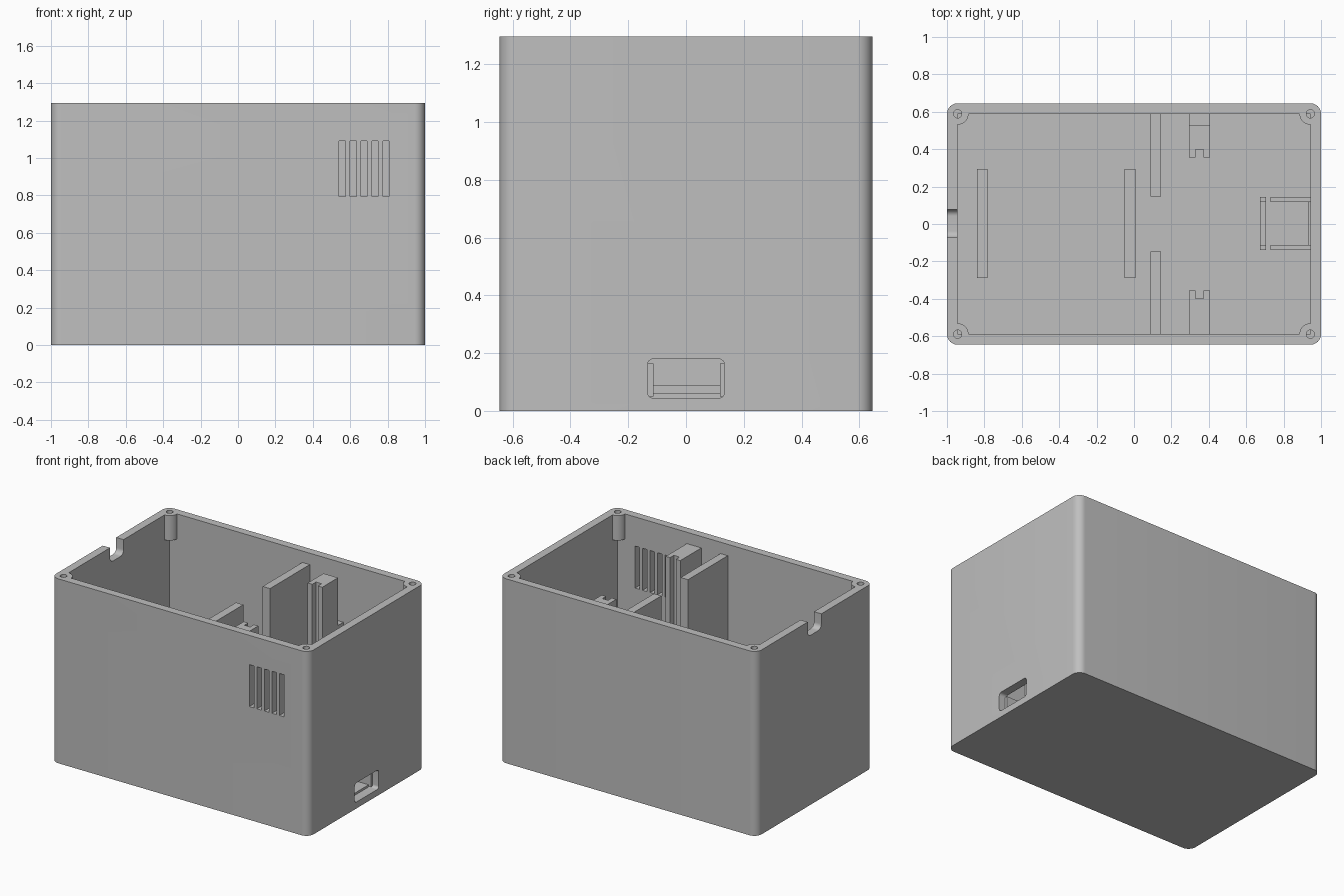
import bpy, bmesh, math
from mathutils import Vector

if "Cube" in bpy.data.objects:
    bpy.data.objects.remove(bpy.data.objects["Cube"], do_unlink=True)

grey = bpy.data.materials.new("light_grey_plastic")
grey.use_nodes = True
grey.diffuse_color = (0.52, 0.52, 0.52, 1)
grey.node_tree.nodes["Principled BSDF"].inputs["Base Color"].default_value = grey.diffuse_color

X, Y, H = 1.0, 0.645, 1.295      # outer half sizes and height
IX, IY = 0.943, 0.589            # inner half sizes
FLOOR, TOP = 0.06, 1.215         # floor level, top of the tall guides
POST_Z, POST_R = 1.12, 0.058     # screw post underside and radius


def finish(name, bm):
    bmesh.ops.recalc_face_normals(bm, faces=bm.faces)
    mesh = bpy.data.meshes.new(name)
    bm.to_mesh(mesh)
    bm.free()
    mesh.materials.append(grey)
    obj = bpy.data.objects.new(name, mesh)
    bpy.context.collection.objects.link(obj)
    return obj


def prism(name, points, z0, z1):
    bm = bmesh.new()
    face = bm.faces.new([bm.verts.new((x, y, z0)) for x, y in points])
    top = bmesh.ops.extrude_face_region(bm, geom=[face])["geom"]
    bmesh.ops.translate(bm, vec=(0, 0, z1 - z0),
                        verts=[v for v in top if isinstance(v, bmesh.types.BMVert)])
    return finish(name, bm)


def box(name, xs, ys, zs, round_axis=None, radius=0.0):
    """Box from ranges; edges along round_axis may be rounded."""
    bm = bmesh.new()
    bmesh.ops.create_cube(bm, size=1)
    for v in bm.verts:
        v.co = Vector([(r[0] + r[1]) / 2 + c * (r[1] - r[0])
                       for r, c in zip((xs, ys, zs), v.co)])
    if round_axis is not None:
        edges = [e for e in bm.edges
                 if abs(e.verts[0].co[round_axis] - e.verts[1].co[round_axis]) > 1e-4]
        bmesh.ops.bevel(bm, geom=edges, offset=radius, segments=10,
                        profile=0.5, affect='EDGES')
    return finish(name, bm)


def cut(target, cutter):
    mod = target.modifiers.new("cut", 'BOOLEAN')
    mod.operation, mod.solver, mod.object = 'DIFFERENCE', 'EXACT', cutter
    bpy.context.view_layer.objects.active = target
    bpy.ops.object.modifier_apply(modifier=mod.name)
    bpy.data.objects.remove(cutter, do_unlink=True)


def arc(cx, cy, r, n, turn):
    return [(cx + r * math.cos(turn * i / n), cy + r * math.sin(turn * i / n))
            for i in range(n)]


# Case shell: rounded block, hollowed below and between the screw posts
case = box("case_shell", (-X, X), (-Y, Y), (0, H), 2, 0.056)
cut(case, box("cavity", (-IX, IX), (-IY, IY), (FLOOR, POST_Z)))

opening = []
for sx, sy in ((1, 1), (-1, 1), (-1, -1), (1, -1)):
    corner = []
    for i in range(11):
        t = math.pi / 2 * i / 10
        corner.append((sx * (IX - POST_R * math.sin(t)), sy * (IY - POST_R * math.cos(t))))
    # concave quarter circle leaves the post standing in the corner
    corner = [(sx * (IX - POST_R * math.cos(a)), sy * (IY - POST_R * math.sin(a)))
              for a in (math.pi / 2 * i / 10 for i in range(11))]
    corner.reverse()
    opening += corner if sx * sy < 0 else corner[::-1]
# walk each corner in the same turning direction
opening.sort(key=lambda p: math.atan2(p[1] / IY, p[0] / IX))
cut(case, prism("upper_opening", opening, POST_Z - 0.05, H + 0.1))

# Screw holes in the corner posts
for sx in (1, -1):
    for sy in (1, -1):
        cut(case, prism("screw_hole", arc(sx * IX, sy * IY, 0.022, 20, math.tau),
                        POST_Z - 0.02, H + 0.1))

# Ventilation slots in the front wall
for i in range(5):
    x = 0.54 + 0.0585 * i
    cut(case, box("vent_slot", (x, x + 0.034), (-Y - 0.1, -IY + 0.05), (0.795, 1.09)))

# Connector port in the +x wall, cable notch in the rim of the -x wall
cut(case, box("port", (IX - 0.01, X + 0.1), (-0.133, 0.133), (0.045, 0.18), 0, 0.02))
cut(case, box("cable_notch", (-X - 0.1, -IX + 0.05), (-0.073, 0.077),
              (H - 0.105, H + 0.2), 0, 0.035))

BASE = FLOOR - 0.01
WALL = IY + 0.01

# Tall dividers and slotted guides, front and back
for side, s in (("front", -1), ("back", 1)):
    def span(a, b):
        return tuple(sorted((s * a, s * b)))
    box(side + "_divider", (0.088, 0.145), span(0.148, WALL), (BASE, TOP))
    reach = WALL if s < 0 else 0.53
    guide = box(side + "_guide", (0.293, 0.406), span(0.355, reach), (BASE, TOP))
    cut(guide, box("groove", (0.328, 0.372), span(0.3, 0.397), (0, H)))
box("back_guide_web", (0.293, 0.406), (0.525, WALL), (BASE, 0.88))

# Low board supports on the floor
for name, x in (("left_support", -0.05), ("right_support", -0.84)):
    box(name, (x, x + 0.057), (-0.29, 0.295), (BASE, 0.09))

# Connector bay: two rails and a low stop with end posts
box("bay_stop", (0.674, 0.706), (-0.14, 0.145), (BASE, 0.09))
for name, y in (("front", -0.14), ("back", 0.117)):
    box(name + "_bay_rail", (0.73, IX + 0.01), (y, y + 0.028), (BASE, 0.165))
    box(name + "_stop_post", (0.674, 0.706), (y, y + 0.028), (BASE, 0.165))

# Smooth the rounded corners, keep the edges sharp
bpy.ops.object.select_all(action='DESELECT')
case.select_set(True)
bpy.context.view_layer.objects.active = case
bpy.ops.object.shade_smooth_by_angle(angle=math.radians(30))
